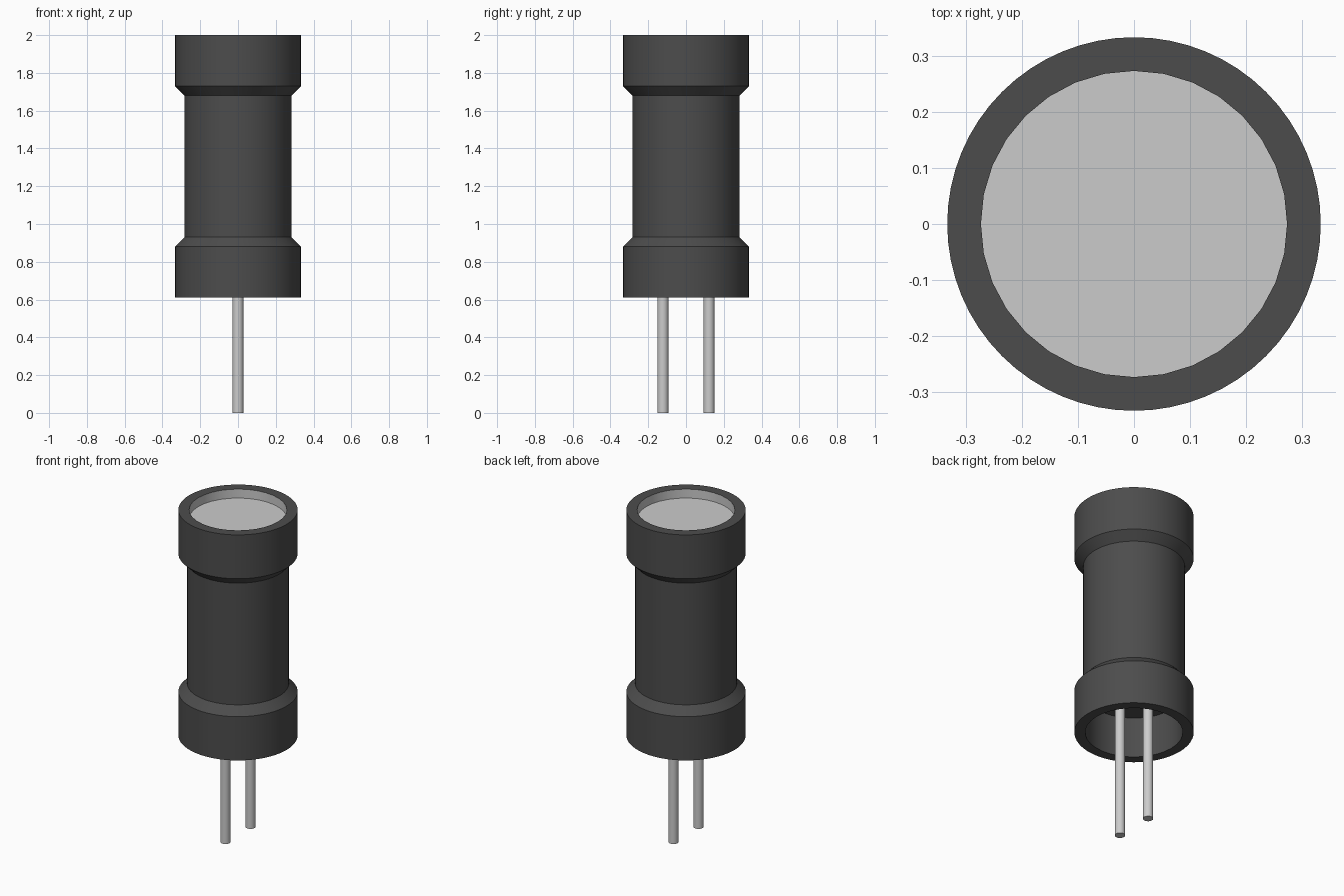
import bpy
import bmesh
import math

cube = bpy.data.objects.get("Cube")
if cube:
    bpy.data.objects.remove(cube, do_unlink=True)


def make_material(name, value):
    mat = bpy.data.materials.new(name)
    mat.use_nodes = True
    colour = (value, value, value, 1.0)
    mat.diffuse_color = colour
    bsdf = next(n for n in mat.node_tree.nodes if n.type == 'BSDF_PRINCIPLED')
    bsdf.inputs["Base Color"].default_value = colour
    return mat


dark = make_material("dark grey plastic", 0.073)
light = make_material("light grey metal", 0.60)


def lathe(name, rings, materials, location=(0, 0, 0), light_rings=()):
    """Join rings of (radius, height, sides) bottom to top and cap both ends.
    Faces after a ring listed in light_rings take the second material."""
    bm = bmesh.new()
    loops = [[bm.verts.new((r * math.cos(2 * math.pi * i / n),
                            r * math.sin(2 * math.pi * i / n), z))
              for i in range(n)] for r, z, n in rings]
    bm.faces.new(loops[0])
    for k, (a, b) in enumerate(zip(loops, loops[1:])):
        n = min(len(a), len(b))
        sa, sb = len(a) // n, len(b) // n
        for i in range(n):
            side_a = [a[(i * sa + j) % len(a)] for j in range(sa + 1)]
            side_b = [b[(i * sb + j) % len(b)] for j in range(sb + 1)]
            face = bm.faces.new(side_a + side_b[::-1])
            face.material_index = int(k in light_rings)
    cap = bm.faces.new(loops[-1])
    cap.material_index = int(len(loops) - 1 in light_rings)
    bmesh.ops.recalc_face_normals(bm, faces=bm.faces)
    mesh = bpy.data.meshes.new(name)
    bm.to_mesh(mesh)
    bm.free()
    for mat in materials:
        mesh.materials.append(mat)
    obj = bpy.data.objects.new(name, mesh)
    obj.location = location
    bpy.context.collection.objects.link(obj)
    bpy.ops.object.select_all(action='DESELECT')
    obj.select_set(True)
    bpy.context.view_layer.objects.active = obj
    bpy.ops.object.shade_smooth_by_angle(angle=math.radians(30))
    return obj


# Housing: hollow foot, narrow waist, collar, and a shallow light-coloured recess
OUT, IN = 64, 32
lathe("housing", [
    (0.273, 0.86, IN),    # ceiling of the lower hollow
    (0.273, 0.61, IN),
    (0.333, 0.61, OUT),   # lower collar
    (0.333, 0.88, OUT),
    (0.284, 0.93, OUT),   # waist
    (0.284, 1.68, OUT),
    (0.333, 1.73, OUT),   # upper collar
    (0.333, 2.00, OUT),
    (0.273, 2.00, IN),    # recess wall and window
    (0.273, 1.945, IN),
], [dark, light], light_rings=(8, 9))

# Pair of contact pins
for name, y in (("front_pin", -0.122), ("back_pin", 0.122)):
    lathe(name, [(0.029, 0.0, 32), (0.029, 0.87, 32)], [light], (0, y, 0))
